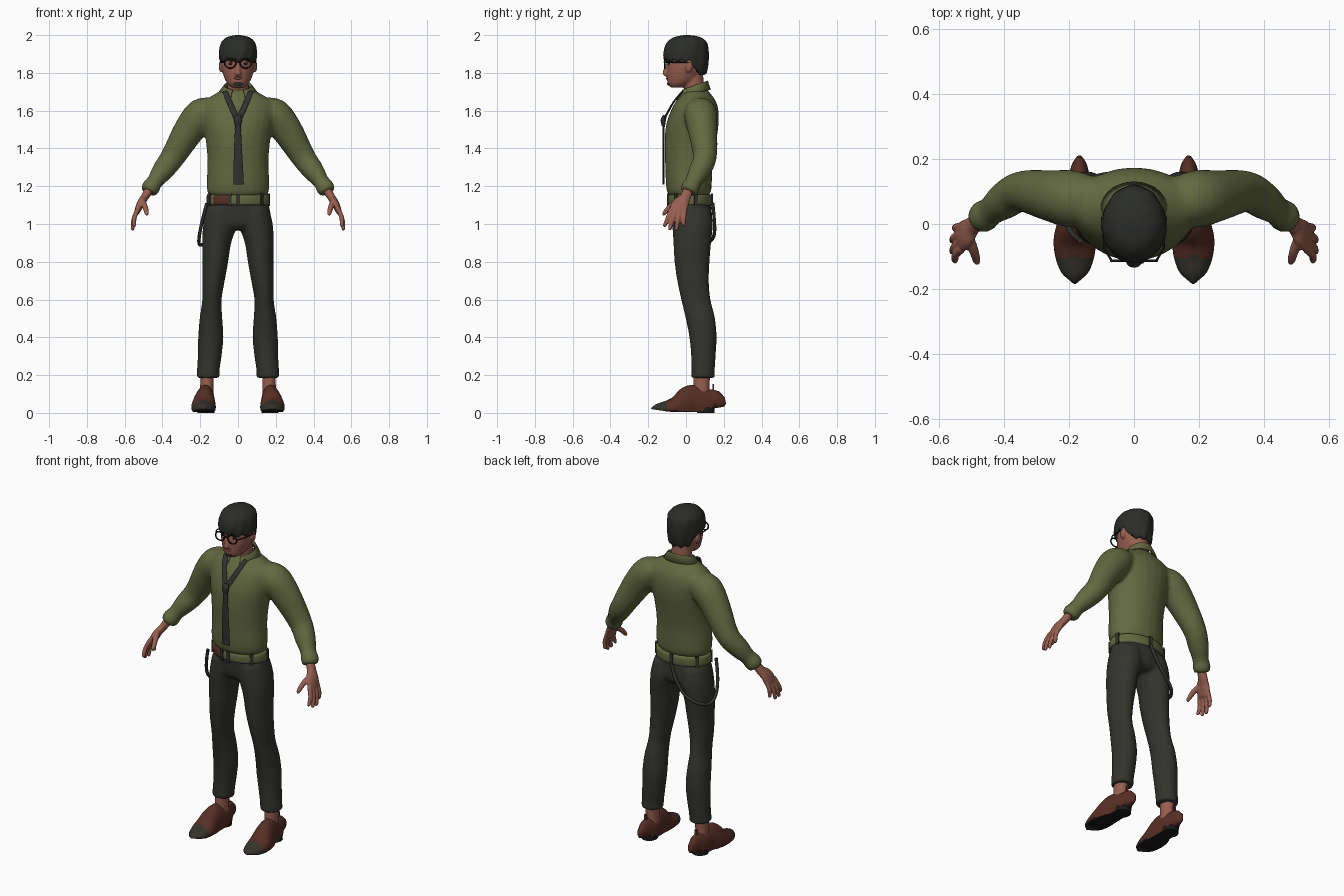
import bpy, bmesh, math
from mathutils import Vector, Matrix

cube = bpy.data.objects.get("Cube")
if cube:
    bpy.data.objects.remove(cube)


def material(name, *rgb):
    m = bpy.data.materials.new(name)
    m.use_nodes = True
    m.diffuse_color = (*rgb, 1)
    m.node_tree.nodes["Principled BSDF"].inputs["Base Color"].default_value = (*rgb, 1)
    return m


OLIVE = material("olive cloth", .125, .14, .052)
TROUSER = material("charcoal cloth", .033, .033, .027)
HAIR = material("black hair", .024, .026, .022)
SKIN = material("skin", .31, .115, .08)
LEATHER = material("brown leather", .095, .028, .018)
TOE = material("dark toe leather", .035, .033, .024)
BLACK = material("black", .01, .01, .01)
TIE = material("tie cloth", .03, .03, .028)
LIP = material("lips", .22, .07, .05)


def finish(name, bm, mats, voxel=0, relax=4, rule=None):
    """Turn a bmesh into an object; with a voxel size its parts are fused and relaxed."""
    bmesh.ops.recalc_face_normals(bm, faces=bm.faces)
    for f in bm.faces:
        f.smooth = True
        if rule:
            f.material_index = rule(f.calc_center_median())
    me = bpy.data.meshes.new(name)
    bm.to_mesh(me)
    bm.free()
    me.set_sharp_from_angle(angle=math.radians(50))
    for m in mats:
        me.materials.append(m)
    ob = bpy.data.objects.new(name, me)
    bpy.context.collection.objects.link(ob)
    if voxel:
        r = ob.modifiers.new("fuse", 'REMESH')
        r.mode, r.voxel_size, r.use_smooth_shade = 'VOXEL', voxel, True
        s = ob.modifiers.new("relax", 'SMOOTH')
        s.factor, s.iterations = .5, relax
    return ob


def loft(bm, rows, ref=None, s=1, n=24, k=4):
    """Skin ellipses (x, y, z, a, b): level ones, or across the path with a along ref."""
    rows = [Vector(r) for r in rows]
    fine = []
    for i in range(len(rows) - 1):
        p0, p1, p2, p3 = rows[max(i - 1, 0)], rows[i], rows[i + 1], rows[min(i + 2, len(rows) - 1)]
        for j in range(k):
            t = j / k
            fine.append(p1 + ((p2 - p0) * t + (2 * p0 - 5 * p1 + 4 * p2 - p3) * t * t
                              + (3 * p1 - p0 - 3 * p2 + p3) * t ** 3) / 2)
    fine.append(rows[-1])
    rings = []
    for i, r in enumerate(fine):
        A, B = Vector((1, 0, 0)), Vector((0, 1, 0))
        if ref:
            t = (fine[min(i + 1, len(fine) - 1)] - fine[max(i - 1, 0)]).to_3d().normalized()
            A = Vector(ref)
            A = (A - t * A.dot(t)).normalized()
            B = t.cross(A)
        ring = []
        for j in range(n):
            w = math.tau * j / n
            p = Vector(r[:3]) + A * (r[3] * math.cos(w)) + B * (r[4] * math.sin(w))
            ring.append(bm.verts.new((p.x * s, p.y, p.z)))
        rings.append(ring)
    for a, b in zip(rings, rings[1:]):
        for j in range(n):
            bm.faces.new((a[j], a[j - 1], b[j - 1], b[j]))
    bm.faces.new(rings[0])
    bm.faces.new(rings[-1])


def bands(*rows):
    """Centred level ellipses from (z, half width, front y, back y)."""
    return [(0, (f + b) / 2, z, w, (b - f) / 2) for z, w, f, b in rows]


def ball(bm, c, r):
    bmesh.ops.create_uvsphere(bm, u_segments=16, v_segments=10, radius=1,
                              matrix=Matrix.Translation(c) @ Matrix.Diagonal((*r, 1)))


def box(bm, c, size, turn=0):
    bmesh.ops.create_cube(bm, size=1, matrix=Matrix.Translation(c) @ Matrix.Rotation(turn, 4, 'Z')
                          @ Matrix.Diagonal((*size, 1)))


def tube(name, pts, radius, mat, cyclic=False, kind='POLY'):
    cu = bpy.data.curves.new(name, 'CURVE')
    cu.dimensions, cu.bevel_depth, cu.bevel_resolution = '3D', radius, 2
    sp = cu.splines.new(kind)
    sp.points.add(len(pts) - 1)
    for q, p in zip(sp.points, pts):
        q.co = (*p, 1)
    sp.use_cyclic_u, sp.use_endpoint_u = cyclic, True
    cu.materials.append(mat)
    bpy.context.collection.objects.link(bpy.data.objects.new(name, cu))


X, Y = (1, 0, 0), (0, 1, 0)

# Shirt: body and both sleeves fused
bm = bmesh.new()
loft(bm, bands((1.145, .145, -.085, .115), (1.17, .163, -.1, .132), (1.22, .166, -.107, .137),
               (1.32, .162, -.11, .142), (1.42, .168, -.113, .157), (1.52, .185, -.106, .172),
               (1.6, .195, -.08, .172), (1.65, .18, -.053, .158), (1.69, .12, -.025, .13),
               (1.72, .07, 0, .105)))
for s in (1, -1):
    loft(bm, [(.12, .075, 1.61, .07, .06), (.19, .077, 1.58, .088, .088), (.26, .088, 1.495, .078, .082),
              (.345, .1, 1.355, .063, .065), (.4, .07, 1.28, .057, .057), (.44, .04, 1.225, .045, .043),
              (.46, .025, 1.195, .05, .049), (.474, .013, 1.168, .043, .043)], Y, s)
finish("shirt", bm, [OLIVE], .011, 5)

# Collar: folded strip, open at the throat and higher at the back
bm = bmesh.new()
strip = []
for i in range(25):
    a = math.radians(24 + 312 * i / 24)
    h = (1 - math.cos(a)) / 2
    tip = max(0, math.cos(a)) ** 2
    strip.append([bm.verts.new((r * math.sin(a), .045 - d * math.cos(a), z)) for r, d, z in (
        (.066, .064, 1.69 + .05 * h), (.074, .07, 1.705 + .05 * h),
        (.1, .082 + .025 * tip, 1.68 + .03 * h - .035 * tip))])
for a, b in zip(strip, strip[1:]):
    for j in (0, 1):
        bm.faces.new((a[j], b[j], b[j + 1], a[j + 1]))
sol = finish("collar", bm, [OLIVE]).modifiers.new("thickness", 'SOLIDIFY')
sol.thickness, sol.offset = .008, 0

# Loose tie: two neck straps, knot and tail
bm = bmesh.new()
for s in (1, -1):
    loft(bm, [(.068, -.02, 1.7, .014, .005), (.045, -.066, 1.645, .015, .005),
              (.005, -.116, 1.555, .015, .006)], X, s, 12)
loft(bm, [(0, -.112, 1.575, .016, .01), (0, -.12, 1.55, .022, .014), (0, -.12, 1.52, .014, .009)], X)
loft(bm, [(0, -.118, 1.53, .014, .006), (0, -.12, 1.4, .021, .005), (.003, -.119, 1.21, .028, .005)], X, n=12)
finish("tie", bm, [TIE])

# Trousers: hips and legs fused
bm = bmesh.new()
loft(bm, bands((.97, .1, -.04, .11), (1.0, .168, -.066, .137), (1.06, .172, -.075, .137), (1.125, .158, -.08, .13)))
for s in (1, -1):
    loft(bm, [(.085, .03, 1.08, .08, .1), (.094, .035, 1.0, .09, .107), (.113, .033, .9, .077, .1),
              (.12, .032, .8, .068, .093), (.13, .037, .7, .06, .084), (.138, .052, .6, .051, .078),
              (.143, .076, .5, .06, .078), (.144, .09, .4, .067, .072), (.15, .092, .3, .063, .065),
              (.158, .09, .22, .06, .062), (.158, .09, .185, .061, .063)], s=s)
finish("trousers", bm, [TROUSER], .01, 4)

# Belt with a brown end, and its loops
bm = bmesh.new()
loft(bm, bands((1.1, .155, -.08, .13), (1.107, .166, -.094, .138), (1.148, .166, -.094, .138),
               (1.157, .155, -.08, .13)), n=64)
finish("belt", bm, [OLIVE, LEATHER], rule=lambda c: int(-.13 < c.x < -.045 and c.y < 0))
bm = bmesh.new()
for deg in (-90, -40, 15, 90, 145, 205, 255):
    a = math.radians(deg)
    box(bm, (.166 * math.cos(a), .022 + .116 * math.sin(a), 1.128), (.012, .02, .066),
        math.atan2(math.sin(a) / .116, math.cos(a) / .166))
finish("belt_loops", bm, [TROUSER])
tube("hip_strap", [(0, .142, 1.11), (-.03, .15, 1.02), (-.1, .16, .93), (-.19, .11, .89), (-.215, .03, .88),
                   (-.2, -.03, .98), (-.165, -.05, 1.11)], .009, TROUSER, kind='NURBS')

# Hands, ankles and shoes on both sides
for s, side in ((1, "left"), (-1, "right")):
    bm = bmesh.new()
    loft(bm, [(.465, .015, 1.19, .026, .024), (.495, -.005, 1.14, .03, .021), (.515, -.027, 1.11, .044, .02),
              (.53, -.041, 1.075, .046, .017), (.535, -.045, 1.058, .036, .012)], Y, s)
    for y, tx, ty, tz in ((-.077, .552, -.115, .985), (-.054, .56, -.088, .968),
                          (-.03, .56, -.053, .966), (-.007, .55, -.014, .988)):
        base, tip = Vector((.53, y, 1.08)), Vector((tx, ty, tz))
        knuckle = base.lerp(tip, .5) + Vector((.008, 0, 0))
        loft(bm, [(*base, .013, .013), (*knuckle, .012, .012), (*base.lerp(tip, .93), .01, .01),
                  (*tip, .004, .004)], Y, s, 12)
    loft(bm, [(.51, -.035, 1.125, .016, .016), (.493, -.08, 1.095, .015, .015),
              (.484, -.112, 1.06, .012, .012), (.482, -.122, 1.045, .005, .005)], X, s, 12)
    finish(side + "_hand", bm, [SKIN], .005, 2)

    bm = bmesh.new()
    loft(bm, [(.165, .08, .06, .038, .045), (.165, .082, .13, .035, .042), (.163, .085, .24, .037, .044)], s=s)
    finish(side + "_ankle", bm, [SKIN])

    bm = bmesh.new()
    loft(bm, [(x, y, .35 * top, w, .65 * top) for y, x, w, top in (
        (.153, .168, .012, .07), (.145, .168, .034, .12), (.1, .169, .046, .126), (.04, .172, .05, .148),
        (0, .178, .058, .134), (-.05, .182, .065, .09), (-.1, .182, .06, .065), (-.145, .182, .044, .05),
        (-.167, .182, .022, .036), (-.173, .182, .006, .025))], X, s)
    for v in bm.verts:
        v.co.z = max(v.co.z, .006 + .012 * max(0, -v.co.y - .09) / .08)
    finish(side + "_shoe", bm, [LEATHER, TOE, BLACK],
           rule=lambda c: 2 if c.z < .012 else int(c.y < -.1))
    bm = bmesh.new()
    loft(bm, [(.169, .105, 0, .045, .047), (.169, .105, .03, .045, .046)], s=s)
    finish(side + "_heel", bm, [BLACK])
    bm = bmesh.new()
    box(bm, (.168 * s, .143, .132), (.014, .008, .04))
    finish(side + "_heel_tab", bm, [LEATHER])

# Head: skull, neck, nose and ears fused
bm = bmesh.new()
loft(bm, bands((1.722, .03, -.08, -.02), (1.74, .053, -.096, .03), (1.77, .071, -.101, .07),
               (1.82, .086, -.102, .09), (1.87, .09, -.1, .1), (1.93, .085, -.09, .1), (1.975, .05, -.05, .06)))
loft(bm, [(0, .055, 1.64, .064, .06), (0, .045, 1.7, .058, .054), (0, .035, 1.8, .056, .055)])
loft(bm, [(0, -.098, 1.85, .008, .008), (0, -.108, 1.815, .012, .012), (0, -.112, 1.795, .017, .012),
          (0, -.104, 1.782, .012, .008)])
for s in (1, -1):
    ball(bm, (.09 * s, .015, 1.835), (.012, .02, .033))
finish("head", bm, [SKIN], .006, 3)

# Hair: bowl with ridged locks, longer at the nape
bm = bmesh.new()
loft(bm, bands((1.862, .088, -.1, .095), (1.872, .099, -.116, .11), (1.91, .1, -.12, .12), (1.955, .092, -.105, .113),
               (1.985, .066, -.072, .085), (1.997, .03, -.03, .045), (2.0, .008, 0, .015)), n=72)
for v in bm.verts:
    a = math.atan2(v.co.x, v.co.y)
    low = min(1, max(0, (1.95 - v.co.z) / .08))
    nape = min(1, max(0, (v.co.y - .02) / .05))
    lock = 1 + .012 * math.sin(11 * a + 40 * v.co.z)
    v.co.x *= lock * (1 - .12 * low * nape)
    v.co.y *= lock
    v.co.z -= low * (.068 * nape + .006 * math.sin(13 * a))
finish("hair", bm, [HAIR])

# Face details
bm = bmesh.new()
ball(bm, (0, -.1, 1.771), (.023, .005, .006))
finish("lips", bm, [LIP])
bm = bmesh.new()
ball(bm, (0, -.092, 1.742), (.024, .008, .01))
finish("goatee", bm, [HAIR])
bm = bmesh.new()
for s in (1, -1):
    ball(bm, (.038 * s, -.091, 1.848), (.013, .005, .006))
finish("eyes", bm, [BLACK])

# Round glasses
for s, side in ((1, "left"), (-1, "right")):
    ring = [math.tau * i / 32 for i in range(32)]
    tube(side + "_lens_rim", [(.041 * s + .029 * math.cos(a), -.113, 1.85 + .025 * math.sin(a)) for a in ring],
         .004, BLACK, True)
    tube(side + "_temple", [(.07 * s, -.111, 1.855), (.091 * s, -.075, 1.857), (.096 * s, .02, 1.855)], .0035, BLACK)
tube("glasses_bridge", [(-.013, -.114, 1.855), (0, -.117, 1.858), (.013, -.114, 1.855)], .0035, BLACK)
